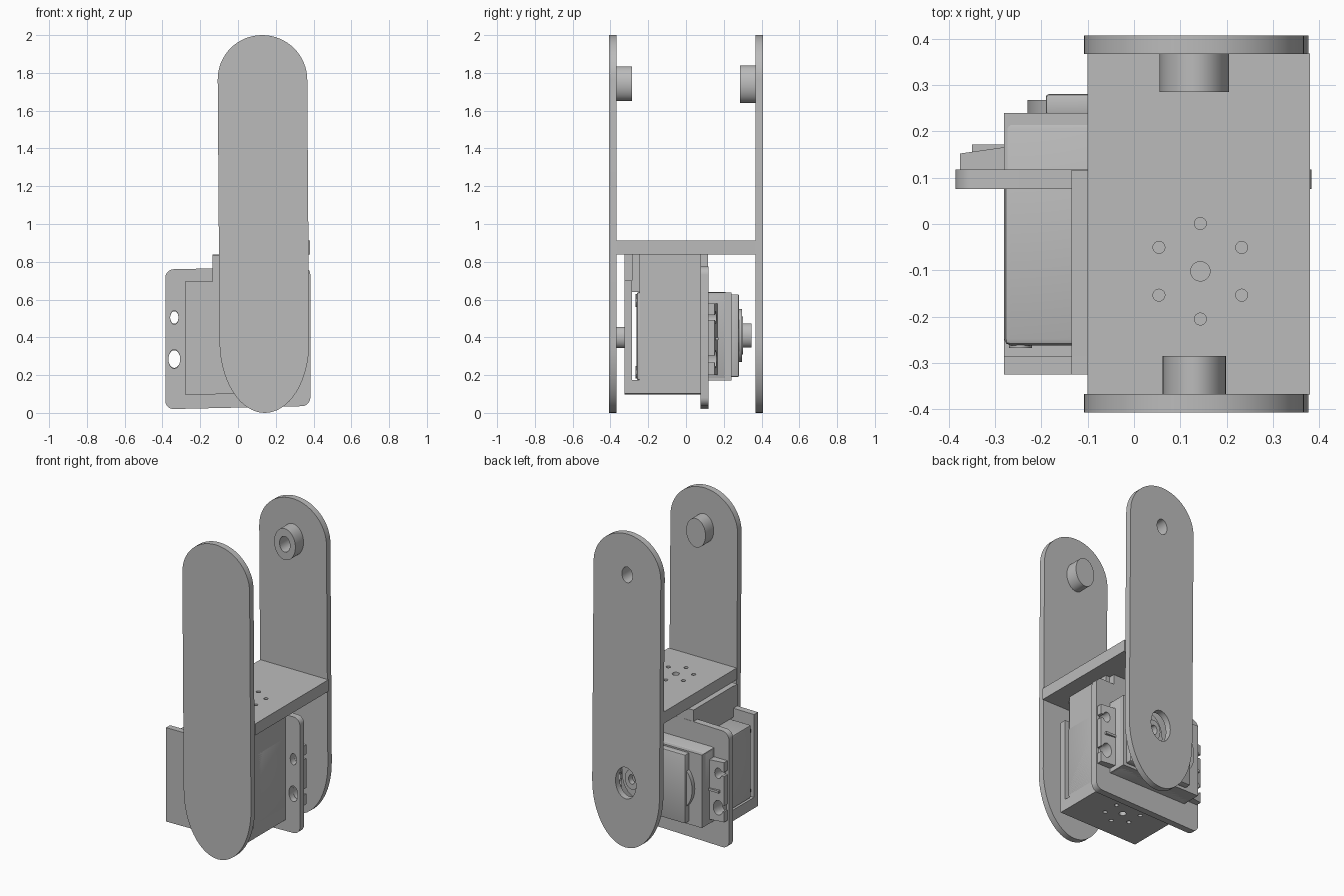
import bpy, bmesh
from math import sin, cos, pi, radians

cube = bpy.data.objects.get("Cube")
if cube:
    bpy.data.objects.remove(cube, do_unlink=True)

GREY = (0.5, 0.5, 0.5, 1)
mat = bpy.data.materials.new("plain grey")
mat.use_nodes = True
mat.diffuse_color = GREY
bsdf = mat.node_tree.nodes["Principled BSDF"]
bsdf.inputs["Base Color"].default_value = GREY

TILT = 0.022   # slight skew of the motor and its bracket
LEAN = -0.007  # slight lean of the long arms


def prism(name, pts, a, b, axis="y", tilt=0, lean=0, bevel=0):
    """Extrude a closed outline from a to b: xz outline along y, or xy outline along z."""
    bm = bmesh.new()
    place = (lambda p, t: (p[0], t, p[1])) if axis == "y" else (lambda p, t: (p[0], p[1], t))
    face = bm.faces.new([bm.verts.new(place(p, a)) for p in pts])
    ext = bmesh.ops.extrude_face_region(bm, geom=[face])
    for v in ext["geom"]:
        if isinstance(v, bmesh.types.BMVert):
            if axis == "y":
                v.co.y = b
            else:
                v.co.z = b
    if bevel:
        bmesh.ops.bevel(bm, geom=bm.edges[:], offset=bevel, segments=2, affect="EDGES", profile=0.5)
    for v in bm.verts:
        v.co.z += tilt * v.co.x
        v.co.x += lean * (v.co.z - 1)
    bmesh.ops.recalc_face_normals(bm, faces=bm.faces[:])
    me = bpy.data.meshes.new(name)
    bm.to_mesh(me)
    bm.free()
    me.materials.append(mat)
    ob = bpy.data.objects.new(name, me)
    bpy.context.collection.objects.link(ob)
    return ob


def arc(cx, cz, rx, rz, start=0, end=2 * pi, n=48, closed=True):
    steps = n if closed else n + 1
    return [(cx + rx * cos(start + (end - start) * i / n),
             cz + rz * sin(start + (end - start) * i / n)) for i in range(steps)]


def rect(x0, x1, z0, z1, r=0):
    if not r:
        return [(x0, z0), (x1, z0), (x1, z1), (x0, z1)]
    corners = [(x1 - r, z1 - r), (x0 + r, z1 - r), (x0 + r, z0 + r), (x1 - r, z0 + r)]
    return [p for i, (x, z) in enumerate(corners)
            for p in arc(x, z, r, r, i * pi / 2, (i + 1) * pi / 2, 8, False)]


def box(name, x, y, z, **kw):
    return prism(name, rect(*x, *z), *y, **kw)


def disc(name, cx, cz, rx, rz, y0, y1, **kw):
    return prism(name, arc(cx, cz, rx, rz), y0, y1, **kw)


def cut(ob, *cutters):
    bpy.context.view_layer.objects.active = ob
    for c in cutters:
        c.hide_render = True
        m = ob.modifiers.new("cut", "BOOLEAN")
        m.operation = "DIFFERENCE"
        m.solver = "EXACT"
        m.object = c
        bpy.ops.object.modifier_apply(modifier=m.name)
        bpy.data.objects.remove(c, do_unlink=True)


def hole_pattern(ob, cx, cy, z0, z1, tilt=0):
    cut(ob, prism("cutter", arc(cx, cy, 0.021, 0.021, n=24), z0, z1, "z", tilt))
    for i in range(6):
        a = pi / 2 + i * pi / 3
        cut(ob, prism("cutter", arc(cx + 0.103 * cos(a), cy + 0.103 * sin(a), 0.013, 0.013, n=16),
                      z0, z1, "z", tilt))


# Long arms: round top, longer oval bottom
AX, AZ = 0.135, 0.41
arm = (arc(AX, 1.765, 0.237, 0.235, 0, pi, 32, False)
       + arc(AX, 0.375, 0.237, 0.375, pi, 2 * pi, 32, False))
front_arm = prism("front_arm", arm, -0.407, -0.367, lean=LEAN)
back_arm = prism("back_arm", arm, 0.367, 0.407, lean=LEAN)

# Top bosses
front_boss = disc("front_boss", 0.13, 1.743, 0.068, 0.092, -0.37, -0.285)
back_boss = disc("back_boss", 0.13, 1.74, 0.075, 0.1, 0.285, 0.37)
for part in (back_arm, back_boss):
    cut(part, disc("cutter", 0.13, 1.74, 0.037, 0.05, 0.2, 0.5))
cut(back_arm, disc("cutter", 0.14, AZ, 0.072, 0.1, 0.3, 0.5))

# Cross plate between the arms
cross_plate = box("cross_plate", (-0.1, 0.38), (-0.368, 0.368), (0.838, 0.912))
hole_pattern(cross_plate, 0.143, -0.102, 0.8, 1)

# Bracket that holds the motor
wall = [(-0.28, 0.1), (0.28, 0.1), (0.28, 0.698), (0.135, 0.698),
        (0.135, 0.837), (-0.135, 0.837), (-0.135, 0.698), (-0.28, 0.698)]
prism("bracket_front_wall", wall, -0.325, -0.285, tilt=TILT / 2)
floor = box("bracket_floor", (-0.28, 0.28), (-0.286, 0.08), (0.1, 0.17), tilt=TILT / 2)
hole_pattern(floor, 0, -0.102, 0.05, 0.2)
box("bracket_roof", (-0.135, 0.25), (-0.286, 0.117), (0.64, 0.838))
box("bracket_side_wall", (0.245, 0.28), (-0.245, 0.08), (0.16, 0.838))

# Mounting flange with screw holes on both sides
flange = prism("mounting_flange", rect(-0.385, 0.383, 0.028, 0.768, 0.045), 0.076, 0.118, tilt=TILT)
for s in (-1, 1):
    cut(flange,
        disc("cutter", s * 0.337, 0.505, 0.022, 0.036, 0, 0.2),
        disc("cutter", s * 0.337, 0.285, 0.031, 0.05, 0, 0.2))

# Motor body, stepped rear covers and ears
box("motor_body", (-0.28, 0.28), (-0.262, 0.22), (0.172, 0.64), bevel=0.014)
box("motor_rear_case", (-0.28, 0.28), (0.118, 0.24), (0.172, 0.637))
box("motor_cover", (-0.19, 0.26), (0.235, 0.28), (0.19, 0.628), bevel=0.006)
disc("gear_bulge", -0.12, AZ, 0.11, 0.145, 0.235, 0.267)
for side, s in (("right", -1), ("left", 1)):
    ear = prism(side + "_motor_ear",
                [(s * 0.375, 0.117), (s * 0.375, 0.152), (s * 0.27, 0.167), (s * 0.27, 0.117)],
                0.2, 0.58, "z")
    for z, r in ((0.505, 0.022), (0.285, 0.031)):
        cut(ear, disc("cutter", s * 0.337, z, r, r * 1.5, 0, 0.3))
        cut(ear, box("cutter", sorted((s * 0.337, s * 0.5)), (0, 0.3), (z - r * 0.6, z + r * 0.6)))
    for name, z in (("lower", 0.215), ("upper", 0.595)):
        disc(f"{side}_{name}_screw", s * 0.245, z, 0.025, 0.034, -0.268, -0.25)
    box(side + "_ear_rib", sorted((s * 0.27, s * 0.35)), (0.15, 0.172), (0.385, 0.4))

# Output shaft and horn
disc("shaft_collar", 0.14, AZ, 0.105, 0.14, 0.27, 0.296)
disc("shaft_step", 0.14, AZ, 0.07, 0.1, 0.29, 0.302)
horn = disc("output_horn", 0.14, AZ, 0.047, 0.064, 0.3, 0.347)
cut(horn, disc("cutter", 0.14, AZ, 0.022, 0.03, 0.31, 0.4))

# Front pivot pin
disc("pivot_pin", 0.14, 0.4, 0.042, 0.056, -0.37, -0.32)

# Soft shading on curves, crisp edges elsewhere
bpy.ops.object.select_all(action="DESELECT")
for ob in bpy.context.collection.objects:
    if ob.type == "MESH" and mat.name in ob.data.materials:
        ob.select_set(True)
        bpy.context.view_layer.objects.active = ob
bpy.ops.object.shade_smooth_by_angle(angle=radians(30))
